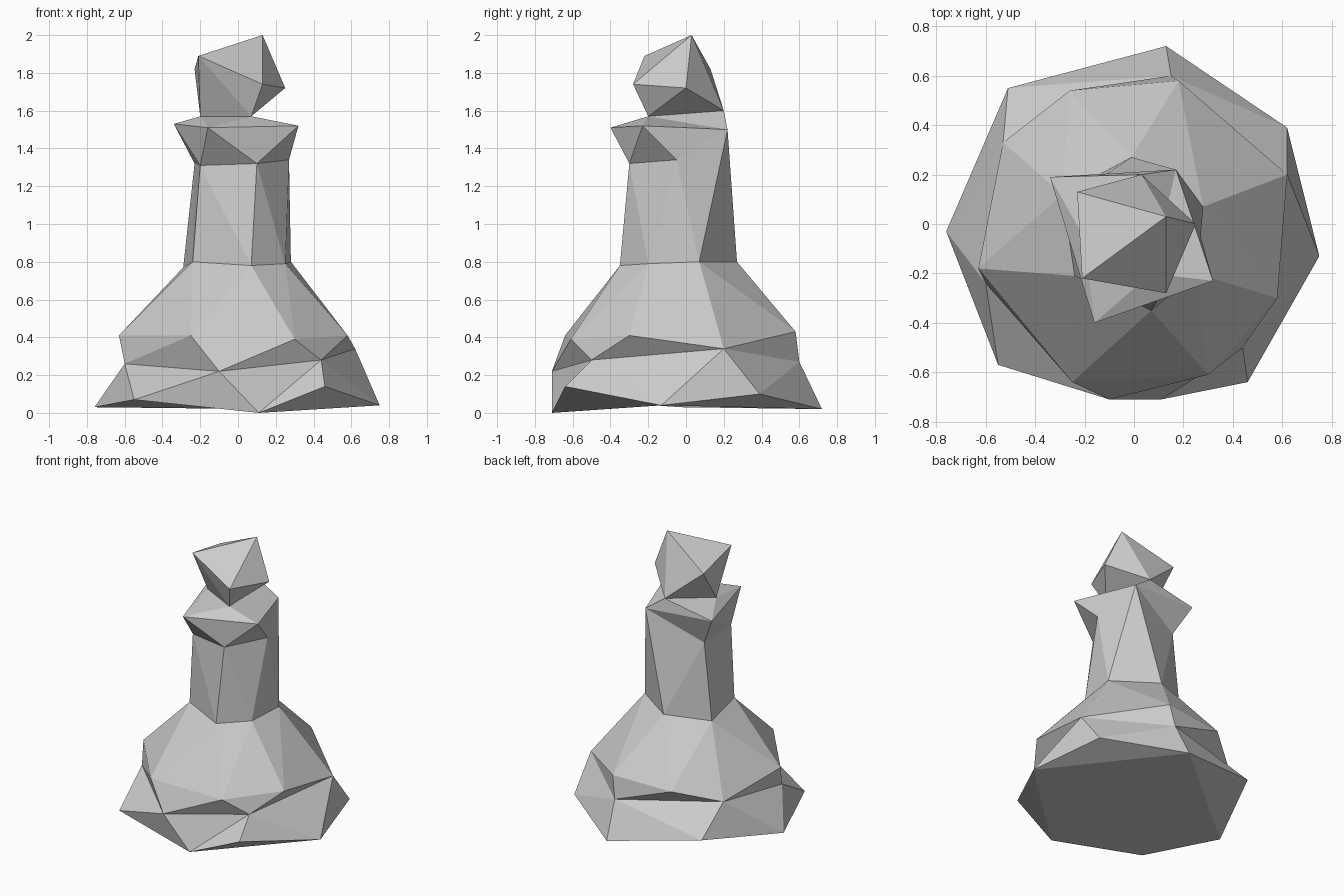
import bpy, bmesh
from mathutils import Vector

if "Cube" in bpy.data.objects:
    bpy.data.objects.remove(bpy.data.objects["Cube"])

bm = bmesh.new()


def ring(*pts):
    return [bm.verts.new(p) for p in pts]


def gap(a, b):
    # mostly horizontal distance, so bridging edges run up the form
    d = a.co - b.co
    return Vector((d.x, d.y, d.z * 0.5)).length


def face(*vs):
    if len(set(vs)) == len(vs):
        bm.faces.new(vs)


def bridge(low, high):
    """Stitch two closed rings of different counts with triangles."""
    i = j = 0
    n, m = len(low), len(high)
    while i < n or j < m:
        a, b = low[i % n], high[j % m]
        a2, b2 = low[(i + 1) % n], high[(j + 1) % m]
        if j == m or (i < n and gap(a2, b) <= gap(b2, a)):
            face(a, a2, b)
            i += 1
        else:
            face(a, b2, b)
            j += 1


# Foot: ground outline and the rim above it
foot = ring((.46, -.64, .14), (.75, -.13, .04), (.62, .39, .10), (.13, .72, .02),
            (-.51, .55, .13), (-.76, -.03, .03), (-.55, -.57, .07), (.11, -.71, 0))
rim = ring((.44, -.50, .28), (.62, .20, .34), (.15, .60, .27),
           (-.53, .33, .33), (-.60, -.24, .26), (-.10, -.71, .22))

# Shoulder of the base, sharing two corners with the rim
s = ring((.30, -.61, .39), (.58, -.30, .41), (.18, .58, .43),
         (-.26, .54, .41), (-.63, -.18, .41), (-.25, -.64, .41))
shoulder = [s[0], s[1], rim[1], s[2], s[3], rim[3], s[4], s[5]]

# Stem bottom, collar and stem top (the back collar corner runs into the stem)
stem = ring((.07, -.35, .78), (.25, -.20, .79), (.28, .07, .80),
            (-.01, .27, .80), (-.29, .12, .77), (-.24, -.21, .80))
collar = ring((-.16, -.40, 1.51), (.32, -.23, 1.52), (.17, .22, 1.50), (-.34, .19, 1.53))
t = ring((.10, -.30, 1.32), (.27, -.05, 1.34), (-.23, .12, 1.32), (-.20, -.23, 1.31))
stem_top = [t[0], t[1], collar[2], t[2], t[3]]

# Head: narrow throat, widest ring, tip
throat = ring((.07, -.20, 1.57), (.03, .20, 1.60), (-.20, -.06, 1.57))
h = ring((.13, -.28, 1.74), (.25, 0, 1.72), (-.23, .13, 1.82), (-.21, -.22, 1.89))
head = [h[0], h[1], throat[1], h[2], h[3]]
tip = bm.verts.new((.13, .03, 2.0))

# Skin the rings from the ground up
rings = [foot, rim, shoulder, stem, stem_top, collar, throat, head]
for low, high in zip(rings, rings[1:]):
    bridge(low, high)
for k in range(len(head)):
    face(head[k], head[(k + 1) % len(head)], tip)

# Underside
face(foot[7], foot[6], foot[5], foot[3], foot[1])
for a, b, c in ((1, 0, 7), (3, 2, 1), (5, 4, 3)):
    face(foot[a], foot[b], foot[c])

bmesh.ops.recalc_face_normals(bm, faces=bm.faces)
mesh = bpy.data.meshes.new("chess_piece")
bm.to_mesh(mesh)
bm.free()
bpy.context.collection.objects.link(bpy.data.objects.new("chess_piece", mesh))
